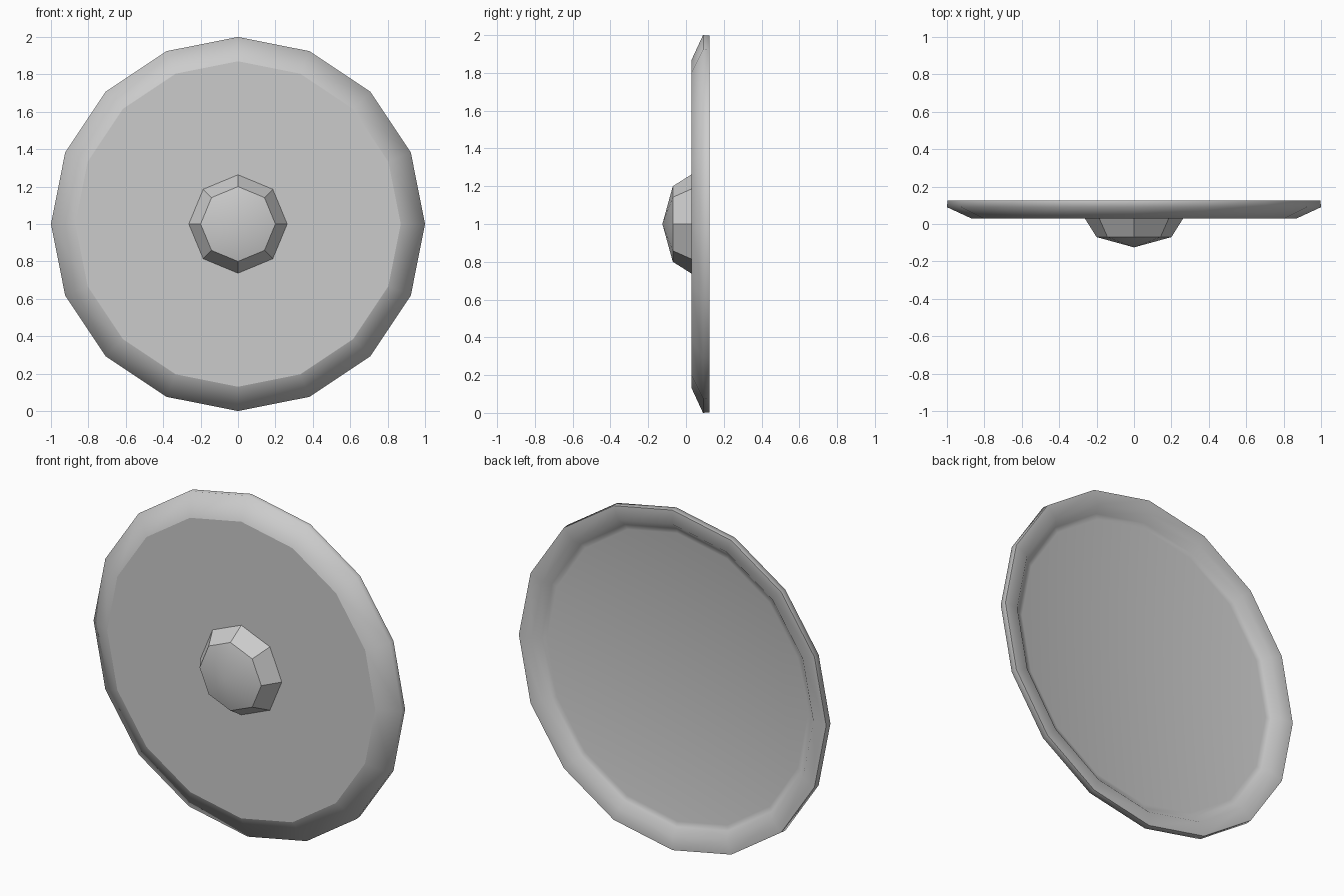
import bpy, bmesh, math

cube = bpy.data.objects.get("Cube")
if cube:
    bpy.data.objects.remove(cube, do_unlink=True)

GREY = (0.6, 0.6, 0.6, 1.0)
metal = bpy.data.materials.new("plain_grey")
metal.use_nodes = True
metal.diffuse_color = GREY
bsdf = next(n for n in metal.node_tree.nodes if n.type == 'BSDF_PRINCIPLED')
bsdf.inputs["Base Color"].default_value = GREY


def lathe(name, sides, profile, smooth_angle, sharp_rings=()):
    """Spin (radius, y) points about the front-to-back axis and cap both ends."""
    bm = bmesh.new()
    rings = []
    for radius, y in profile:
        if radius == 0:
            rings.append([bm.verts.new((0, y, 1))])
            continue
        angles = [math.tau * i / sides for i in range(sides)]
        rings.append([bm.verts.new((radius * math.sin(a), y, 1 + radius * math.cos(a)))
                      for a in angles])
    for a, b in zip(rings, rings[1:]):
        for i in range(sides):
            j = (i + 1) % sides
            if len(a) == 1:
                bm.faces.new((a[0], b[i], b[j]))
            else:
                bm.faces.new((a[i], a[j], b[j], b[i]))
    for end in (rings[0], rings[-1]):
        if len(end) > 1:
            bm.faces.new(end)
    bmesh.ops.recalc_face_normals(bm, faces=bm.faces)
    for k in sharp_rings:
        for i in range(sides):
            bm.edges.get((rings[k][i], rings[k][i - 1])).smooth = False

    mesh = bpy.data.meshes.new(name)
    bm.to_mesh(mesh)
    bm.free()
    mesh.materials.append(metal)
    obj = bpy.data.objects.new(name, mesh)
    bpy.context.collection.objects.link(obj)
    bpy.ops.object.select_all(action='DESELECT')
    obj.select_set(True)
    bpy.context.view_layer.objects.active = obj
    bpy.ops.object.shade_smooth_by_angle(angle=math.radians(smooth_angle))
    return obj


# Plate: flat front, sloping rim, lip, flat back rim, then a shallow recessed floor
lathe("shield_plate", 16,
      [(0.87, 0.03), (1.0, 0.09), (0.997, 0.125), (0.915, 0.125),
       (0.875, 0.087), (0.845, 0.08)],
      smooth_angle=180, sharp_rings=(0, 2))

# Faceted centre boss with a shallow pointed cap, set into the plate
lathe("centre_boss", 8,
      [(0, -0.125), (0.2, -0.07), (0.263, 0.03), (0.263, 0.045)],
      smooth_angle=30)
